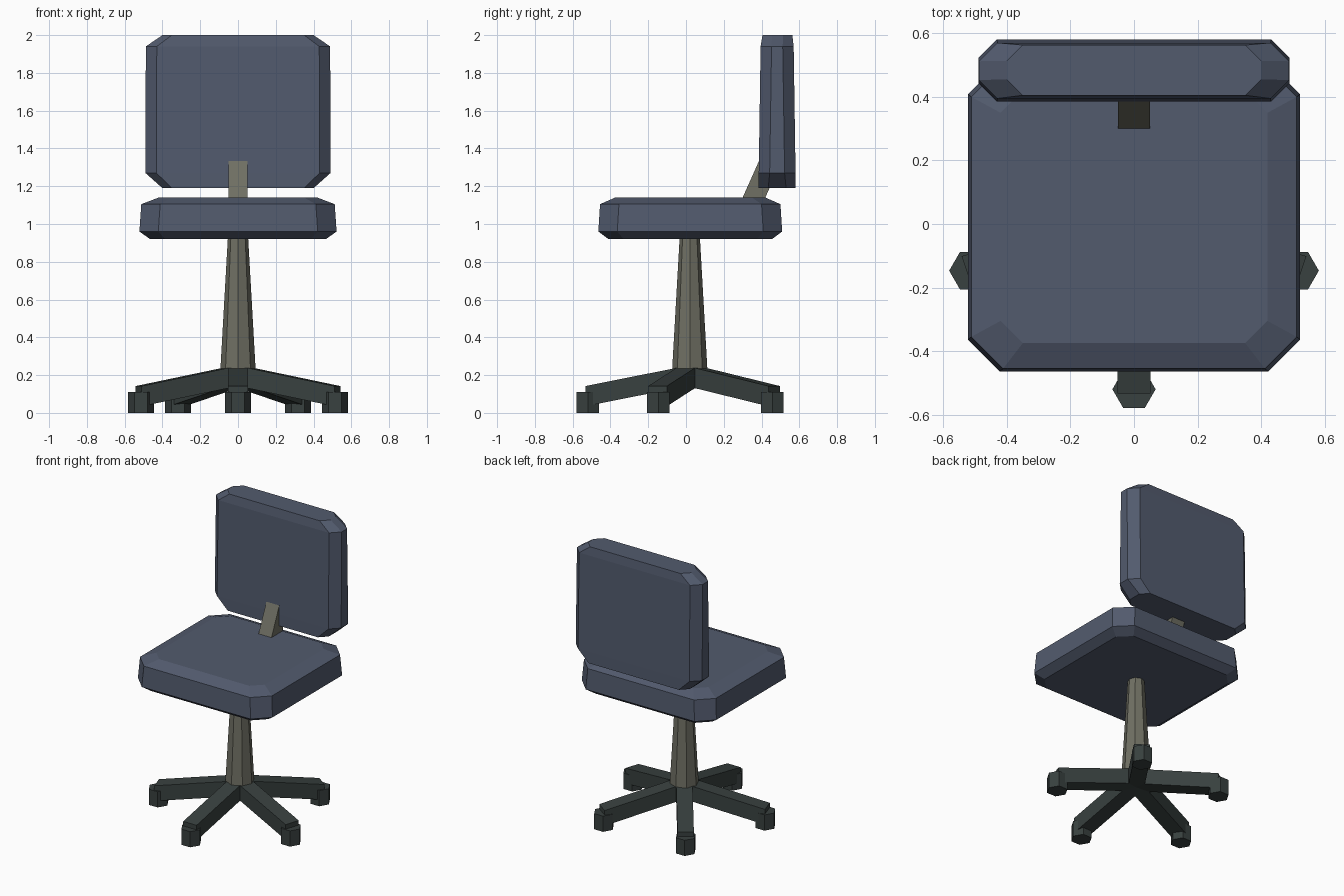
import bpy
import bmesh
import math

cube = bpy.data.objects.get("Cube")
if cube:
    bpy.data.objects.remove(cube, do_unlink=True)


def material(name, colour):
    m = bpy.data.materials.new(name)
    m.use_nodes = True
    m.diffuse_color = (*colour, 1)
    bsdf = next(n for n in m.node_tree.nodes if n.type == 'BSDF_PRINCIPLED')
    bsdf.inputs["Base Color"].default_value = (*colour, 1)
    return m


fabric = material("slate blue fabric", (0.085, 0.104, 0.155))
metal = material("warm grey metal", (0.16, 0.16, 0.125))
plastic = material("dark grey plastic", (0.040, 0.052, 0.050))


def loft(name, rings, mat):
    """Skin a stack of equal-length rings and cap both ends."""
    bm = bmesh.new()
    loops = [[bm.verts.new(p) for p in ring] for ring in rings]
    n = len(loops[0])
    for a, b in zip(loops, loops[1:]):
        for i in range(n):
            j = (i + 1) % n
            bm.faces.new((a[i], a[j], b[j], b[i]))
    bm.faces.new(loops[0][::-1])
    bm.faces.new(loops[-1])
    bmesh.ops.recalc_face_normals(bm, faces=bm.faces)
    mesh = bpy.data.meshes.new(name)
    bm.to_mesh(mesh)
    bm.free()
    mesh.materials.append(mat)
    obj = bpy.data.objects.new(name, mesh)
    bpy.context.collection.objects.link(obj)
    return obj


def cut_rect(hx, y0, y1, cut, z):
    """Rectangle with chamfered corners at height z."""
    return [(hx, y0 + cut, z), (hx, y1 - cut, z), (hx - cut, y1, z), (cut - hx, y1, z),
            (-hx, y1 - cut, z), (-hx, y0 + cut, z), (cut - hx, y0, z), (hx - cut, y0, z)]


def polygon(sides, r, x, y, z):
    return [(x + r * math.cos(math.tau * i / sides), y + r * math.sin(math.tau * i / sides), z)
            for i in range(sides)]


def box_section(hx, y0, y1, z):
    return [(hx, y0, z), (hx, y1, z), (-hx, y1, z), (-hx, y0, z)]


# Cushions
loft("seat", [cut_rect(0.465, -0.41, 0.455, 0.08, 0.92),
              cut_rect(0.522, -0.464, 0.509, 0.10, 0.96),
              cut_rect(0.512, -0.455, 0.50, 0.10, 1.105),
              cut_rect(0.42, -0.375, 0.42, 0.07, 1.14)], fabric)
loft("backrest", [cut_rect(0.40, 0.385, 0.58, 0.05, 1.19),
                  cut_rect(0.49, 0.385, 0.58, 0.058, 1.27),
                  cut_rect(0.488, 0.395, 0.57, 0.058, 1.94),
                  cut_rect(0.40, 0.405, 0.563, 0.05, 2.0)], fabric)

# Slanted bar joining seat and backrest
loft("back_support", [box_section(0.05, 0.282, 0.402, 1.10),
                      box_section(0.05, 0.416, 0.536, 1.40)], metal)

# Tapered column
CY = 0.02
loft("column", [polygon(8, 0.093, 0, CY, 0.235),
                polygon(8, 0.053, 0, CY, 0.94)], metal)

# Five sloping arms, each ending in a hexagonal foot
REACH, FOOT, HALF = 0.553, 0.54, 0.052
for k in range(5):
    a = -math.pi / 2 + k * math.tau / 5
    c, s = math.cos(a), math.sin(a)

    def section(r, top, depth=0.107):
        return [(r * c - w * s, CY + r * s + w * c, z)
                for w, z in ((-HALF, top - depth), (HALF, top - depth), (HALF, top), (-HALF, top))]

    loft(f"base_arm_{k + 1}", [section(0, 0.252), section(REACH, 0.142)], plastic)
    x, y = FOOT * c, CY + FOOT * s
    loft(f"foot_{k + 1}", [polygon(6, 0.068, x, y, 0), polygon(6, 0.068, x, y, 0.11)], plastic)
